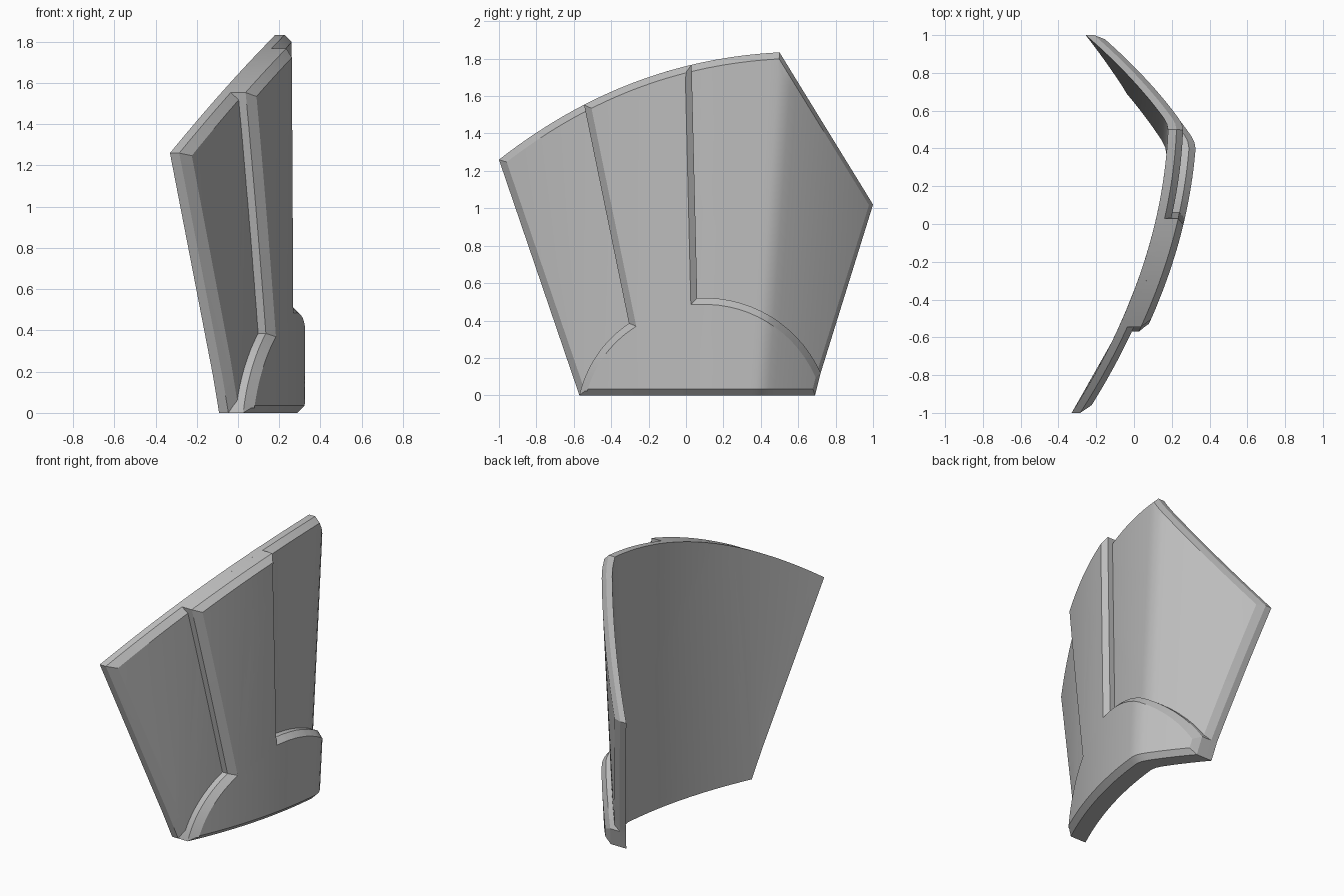
import bpy, bmesh, math
from mathutils import Vector

if "Cube" in bpy.data.objects:
    bpy.data.objects.remove(bpy.data.objects["Cube"])

CHAMFER = 0.035
TILT = 0.07          # lean of the vertical crease
TURN = 0.07          # width of the rounded crease

grey = bpy.data.materials.new("plain grey")
grey.diffuse_color = (0.5, 0.5, 0.5, 1)
grey.use_nodes = True
grey.node_tree.nodes["Principled BSDF"].inputs["Base Color"].default_value = grey.diffuse_color


def bend(y, z):
    """Depth of the back surface: gentle bow, then a tight turn past the crease."""
    yc = 0.37 + TILT * z
    m = min(y, yc)
    x = 0.11 + 0.24 * m - 0.20 * m * m
    d = y - yc
    if d > 0:
        x -= (0.3 * d * d / TURN if d < TURN else 0.6 * (d - TURN / 2)) + 0.38 * d * d
    return x


def top_z(y):
    return 1.76 + 0.25 * y - 0.22 * y * y + 0.03 * y ** 3


def top_curve(y0, y1, n=16):
    ys = [y0 + (y1 - y0) * i / n for i in range(n + 1)]
    return [(y, top_z(y)) for y in ys]


def arc(a, b, bulge, n=14):
    """Circular arc from a to b, bowed to the right of travel by bulge."""
    a, b = Vector(a), Vector(b)
    half = (b - a).length / 2
    r = (half * half + bulge * bulge) / (2 * bulge)
    t = (b - a).normalized()
    nrm = Vector((t.y, -t.x))
    c = (a + b) / 2 + nrm * (bulge - r)
    ang = math.asin(half / r)
    pts = []
    for i in range(n + 1):
        s = -ang + 2 * ang * i / n
        pts.append(tuple(c + t * r * math.sin(s) + nrm * r * math.cos(s)))
    return pts


def inset(pts):
    """Move every edge inwards; the slanting right-hand edges get a slim chamfer."""
    out, n = [], len(pts)
    for i in range(n):
        p, q, r = (Vector(pts[(i + k) % n]) for k in (-1, 0, 1))
        sides = []
        for a, b in ((p, q), (q, r)):
            d = (b - a).normalized()
            slim = min(a.x, b.x) > 0.45 and (b - a).length > 0.1
            sides.append((Vector((-d.y, d.x)), 0.02 if slim else CHAMFER))
        (n1, w1), (n2, w2) = sides
        det = n1.x * n2.y - n1.y * n2.x
        if abs(det) < 0.15:
            out.append(q + (n1 + n2).normalized() * (w1 + w2) / 2)
        else:
            out.append(q + Vector((w1 * n2.y - w2 * n1.y, w2 * n1.x - w1 * n2.x)) / det)
    return out


def plate(name, outline, back, front):
    """Chamfered flat plate in the y-z plane, sliced and bent to the curve."""
    bm = bmesh.new()
    rings = []
    for pts, x in ((outline, back), (outline, front - CHAMFER), (inset(outline), front)):
        rings.append([bm.verts.new((x, p[0], p[1])) for p in pts])
    n = len(outline)
    for lo, hi in zip(rings, rings[1:]):
        for i in range(n):
            j = (i + 1) % n
            bm.faces.new((lo[i], lo[j], hi[j], hi[i]))
    bm.faces.new(rings[0][::-1])
    bm.faces.new(rings[-1])
    bm.normal_update()
    bmesh.ops.triangulate(bm, faces=[f for f in bm.faces if len(f.verts) > 4])
    for k in range(-29, 26):
        bmesh.ops.bisect_plane(bm, geom=bm.verts[:] + bm.edges[:] + bm.faces[:],
                               plane_co=(0, 0.37 + TURN / 2 * k, 0),
                               plane_no=(0, 1, -TILT), dist=1e-5)
    for v in bm.verts:
        v.co.x += bend(v.co.y, v.co.z)
    bmesh.ops.recalc_face_normals(bm, faces=bm.faces[:])
    me = bpy.data.meshes.new(name)
    bm.to_mesh(me)
    bm.free()
    me.materials.append(grey)
    ob = bpy.data.objects.new(name, me)
    bpy.context.collection.objects.link(ob)
    bpy.context.view_layer.objects.active = ob
    ob.select_set(True)
    bpy.ops.object.shade_smooth_by_angle(angle=math.radians(18))
    ob.select_set(False)


# thin curved shell with the full outline
shell = [(-0.57, 0.0), (0.69, 0.0), (0.72, 0.12), (1.0, 1.02)] + top_curve(0.5, -1.0, 30)
plate("curved_shell", shell, 0.0, 0.08)

# raised centre band flowing into the rounded foot
band = [(-0.57, 0.0), (0.69, 0.0)]
band += arc((0.72, 0.12), (0.06, 0.52), 0.12)
band += top_curve(0.03, -0.545)
band += arc((-0.305, 0.385), (-0.57, 0.0), 0.045)[:-1]
plate("raised_band", band, 0.08 - CHAMFER, 0.152)
